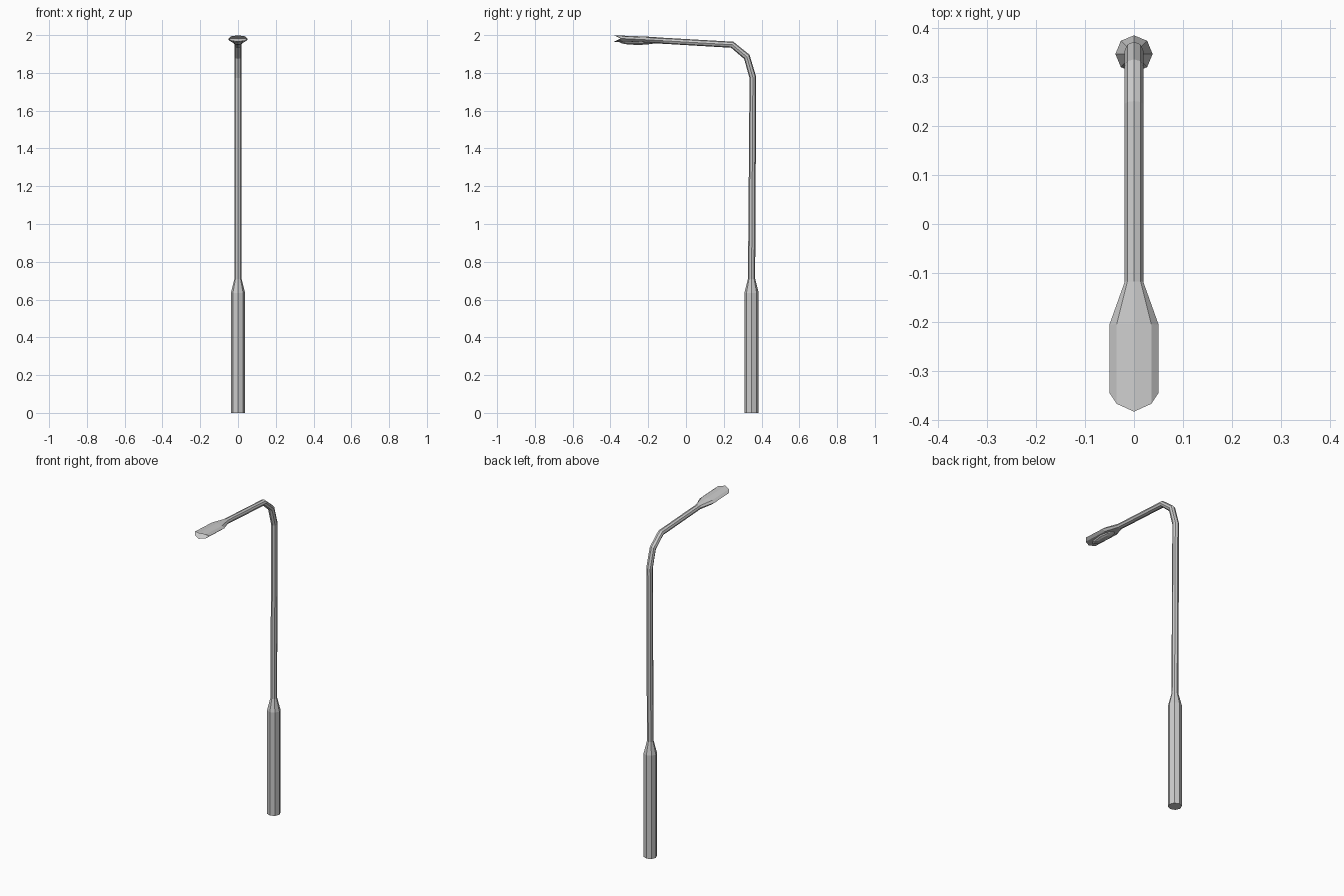
import bpy, bmesh, math
from mathutils import Vector

if "Cube" in bpy.data.objects:
    bpy.data.objects.remove(bpy.data.objects["Cube"])

N = 8


def finish(bm, name):
    bmesh.ops.recalc_face_normals(bm, faces=bm.faces)
    mesh = bpy.data.meshes.new(name)
    bm.to_mesh(mesh)
    bm.free()
    bpy.context.collection.objects.link(bpy.data.objects.new(name, mesh))


def ring(bm, y, z, tilt, rx, rn, flare=0.0):
    """Octagon across the path; tilt 0 = path going up, 90 = path going to -y."""
    t = math.radians(tilt)
    normal = Vector((0, math.cos(t), math.sin(t)))
    verts = []
    for i in range(N):
        a = 2 * math.pi * i / N
        p = Vector((rx * math.cos(a), y, z)) + normal * rn * math.sin(a)
        p.y -= flare * abs(math.sin(a)) ** 1.58
        verts.append(bm.verts.new(p))
    return verts


def bridge(bm, rings):
    for a, b in zip(rings, rings[1:]):
        for i in range(N):
            j = (i + 1) % N
            bm.faces.new((a[i], a[j], b[j], b[i]))


# pole, bent arm and flattened lamp head lofted as one octagonal tube
bm = bmesh.new()
path = [  # y, z, tilt, half width, half depth
    (0.347, 0.0, 0, 0.038, 0.038),
    (0.347, 0.635, 0, 0.038, 0.038),
    (0.347, 0.71, 0, 0.019, 0.019),
    (0.354, 1.775, 10, 0.019, 0.018),
    (0.322, 1.885, 38, 0.019, 0.018),
    (0.245, 1.949, 70, 0.019, 0.017),
    (-0.118, 1.970, 87, 0.019, 0.016),
    (-0.205, 1.975, 87, 0.050, 0.017),
]
rings = [ring(bm, *p) for p in path]
rings.append(ring(bm, -0.345, 1.982, 90, 0.050, 0.017, flare=0.038))
bridge(bm, rings)
bm.faces.new(rings[0])
# recessed head end
tip = bm.verts.new((0, -0.345, 1.982))
for i in range(N):
    bm.faces.new((rings[-1][i], rings[-1][(i + 1) % N], tip))
finish(bm, "lamp_post")

# shallow lens under the head
bm = bmesh.new()
bmesh.ops.create_uvsphere(bm, u_segments=8, v_segments=6, radius=1)
for v in bm.verts:
    v.co = Vector((v.co.x * 0.028, -0.255 + v.co.y * 0.098, 1.963 + v.co.z * 0.015))
finish(bm, "lamp_lens")
